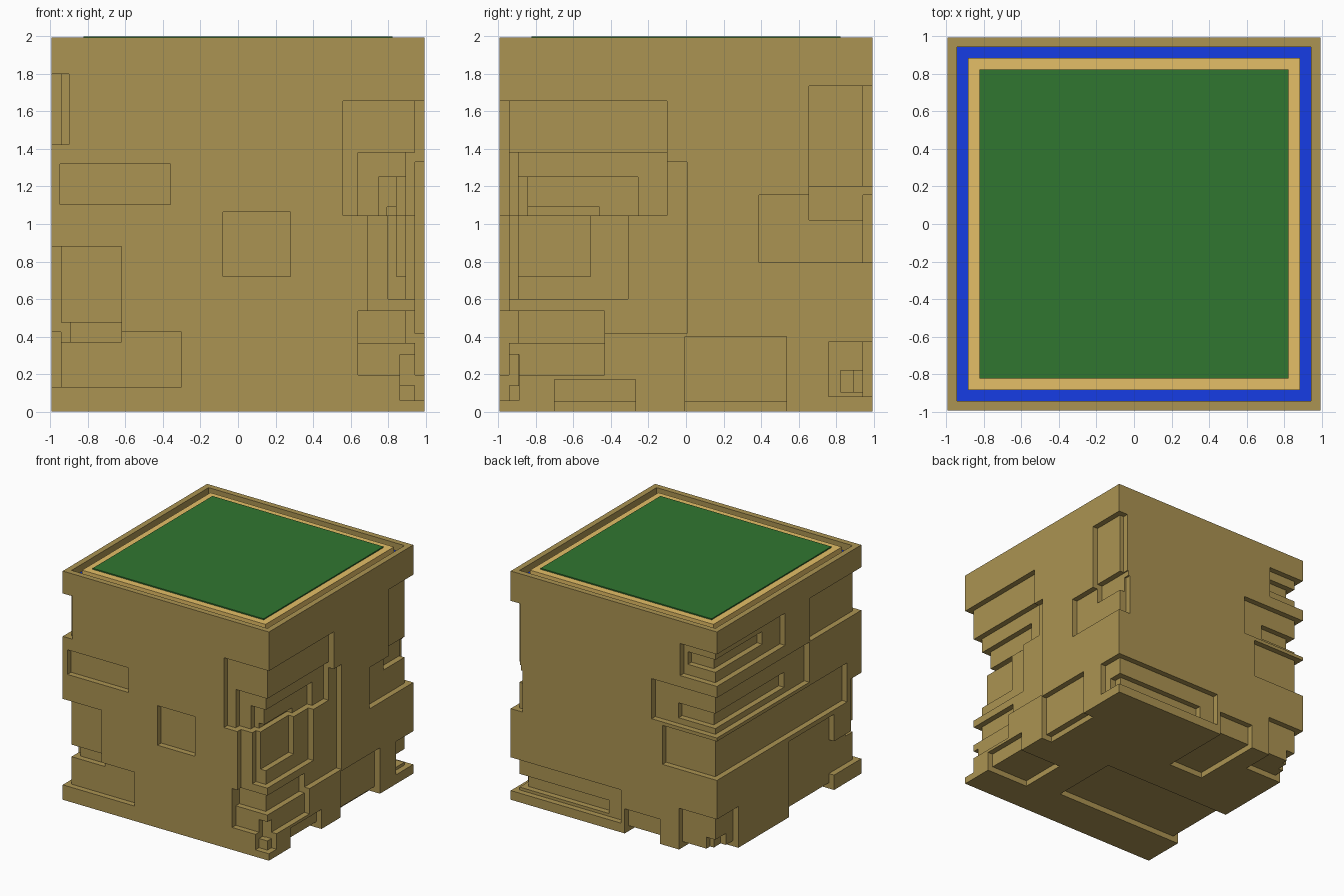
import bpy
import bmesh

if "Cube" in bpy.data.objects:
    bpy.data.objects.remove(bpy.data.objects["Cube"])

H, TOP = 0.995, 1.995         # half width and height of the block
cuts = []                     # boxes carved out of the block


def box(x0, x1, y0, y1, z0, z1):
    cuts.append(((x0, x1), (y0, y1), (z0, z1)))


def cut(z0, z1, d, front=None, right=None, back=None, left=None, bottom=None):
    """Shallow recess of depth d that may wrap around corners."""
    if front:
        box(*front, -H, -H + d, z0, z1)
    if back:
        box(*back, H - d, H, z0, z1)
    if right:
        box(H - d, H, *right, z0, z1)
    if left:
        box(-H, -H + d, *left, z0, z1)
    if bottom:
        box(*bottom, 0, d)


# front right corner, upper stack
cut(1.045, 1.655, .05, front=(.56, H), right=(-H, -.10))
cut(1.045, 1.38, .10, front=(.64, H), right=(-H, -.10))
cut(1.045, 1.25, .15, front=(.75, H), right=(-H, -.255))
cut(1.045, 1.09, .20, right=(-H, -.46))
# front right corner, middle stack
cut(.415, 1.33, .05, right=(-H, .005))
cut(.535, 1.045, .05, front=(.69, H))
cut(.60, 1.045, .10, front=(.80, H), right=(-H, -.31))
cut(.72, 1.045, .15, right=(-H, -.51))
# front right corner, lower stack
cut(.195, .535, .05, front=(.64, H), right=(-H, -.435))
cut(.365, .535, .10, front=(.64, H), right=(-H, -.435))
cut(.06, .305, .05, front=(.865, H), right=(-H, -.89))
cut(.14, .305, .10, front=(.865, H), right=(-H, -.89))
# front face and front left corner
cut(1.105, 1.32, .05, front=(-.95, -.36))
cut(.72, 1.065, .05, front=(-.08, .28))
cut(1.425, 1.80, .05, front=(-H, -.90), left=(-H, -.29))
cut(.37, .88, .05, front=(-H, -.62), left=(-H, -.85))
cut(.37, .475, .10, front=(-H, -.62), left=(-H, -.85))
cut(.13, .425, .05, front=(-H, -.30), left=(-H, -.54))
# right face and back right corner
cut(1.02, 1.735, .05, right=(.655, H), back=(.905, H))
cut(1.02, 1.20, .10, right=(.655, H))
cut(.795, 1.155, .05, right=(.39, H), back=(.88, H))
cut(.08, .37, .05, right=(.76, H), back=(-.07, H))
cut(.105, .22, .10, right=(.825, H), back=(.08, H))
cut(0, .40, .05, right=(-.005, .535), bottom=(.89, H, -.005, .535))
cut(0, .17, .05, right=(-.70, -.27), bottom=(.58, H, -.70, -.27))
# back left corner
cut(1.52, 1.80, .05, back=(-H, -.64), left=(.055, H))
cut(1.61, 1.72, .10, back=(-H, -.68), left=(.30, H))
cut(1.07, 1.42, .05, back=(-H, -.365), left=(-.28, H))
cut(1.12, 1.25, .10, back=(-H, -.59), left=(.0, H))
cut(.70, 1.04, .05, back=(-H, -.47), left=(-.80, H))
cut(0, .36, .05, back=(-H, -.63), left=(.70, H), bottom=(-H, -.63, .70, H))
cut(0, .15, .10, back=(-H, -.86), left=(.80, H))
# bottom edges
cut(0, .215, .05, back=(-.445, -.105), bottom=(-.445, -.105, .34, H))
cut(0, .66, .05, left=(-.62, 0), bottom=(-H, .28, -.62, 0))
# basin in the top
box(-.945, .945, -.945, .945, 1.92, TOP)


def finish(name, bm, color):
    me = bpy.data.meshes.new(name)
    bm.to_mesh(me)
    bm.free()
    ob = bpy.data.objects.new(name, me)
    bpy.context.collection.objects.link(ob)
    mat = bpy.data.materials.new(name + "_color")
    mat.diffuse_color = (*color, 1)
    mat.use_nodes = True
    mat.node_tree.nodes["Principled BSDF"].inputs["Base Color"].default_value = mat.diffuse_color
    me.materials.append(mat)
    return ob


def carved_block():
    """Skin of the block minus all cuts, found on a grid of the cut planes."""
    ends = [(-H, H), (-H, H), (0, TOP)]
    planes = [sorted({round(v, 4) for c in cuts for v in c[a]} |
                     set(ends[a])) for a in range(3)]
    size = [len(p) - 1 for p in planes]
    gone = set()
    for c in cuts:
        r = [range(planes[a].index(round(c[a][0], 4)),
                   planes[a].index(round(c[a][1], 4))) for a in range(3)]
        gone.update((i, j, k) for i in r[0] for j in r[1] for k in r[2])
    bm = bmesh.new()
    verts = {}

    def vert(i):
        if i not in verts:
            verts[i] = bm.verts.new([planes[a][i[a]] for a in range(3)])
        return verts[i]

    def solid(c):
        return all(0 <= c[a] < size[a] for a in range(3)) and c not in gone

    for i in range(size[0]):
        for j in range(size[1]):
            for k in range(size[2]):
                c = (i, j, k)
                if c in gone:
                    continue
                for a in range(3):
                    for s in (0, 1):
                        n = list(c)
                        n[a] += 2 * s - 1
                        if solid(tuple(n)):
                            continue
                        quad = []
                        for du, dv in ((0, 0), (1, 0), (1, 1), (0, 1)):
                            q = list(c)
                            q[a] += s
                            q[(a + 1) % 3] += du
                            q[(a + 2) % 3] += dv
                            quad.append(vert(tuple(q)))
                        bm.faces.new(quad if s else quad[::-1])
    bmesh.ops.dissolve_limit(bm, angle_limit=0.01, verts=bm.verts[:],
                             edges=bm.edges[:])
    return bm


def slab(name, half, z0, z1, color):
    bm = bmesh.new()
    bmesh.ops.create_cube(bm, size=1)
    for v in bm.verts:
        v.co = (v.co.x * 2 * half, v.co.y * 2 * half,
                z0 + (v.co.z + .5) * (z1 - z0))
    return finish(name, bm, color)


finish("rock_block", carved_block(), (.41, .295, .085))
slab("water_channel", .945, 1.92, 1.93, (.008, .045, .78))
slab("sand_bank", .885, 1.93, 1.99, (.78, .52, .135))
slab("grass_top", .825, 1.99, 2.0, (.03, .18, .03))
